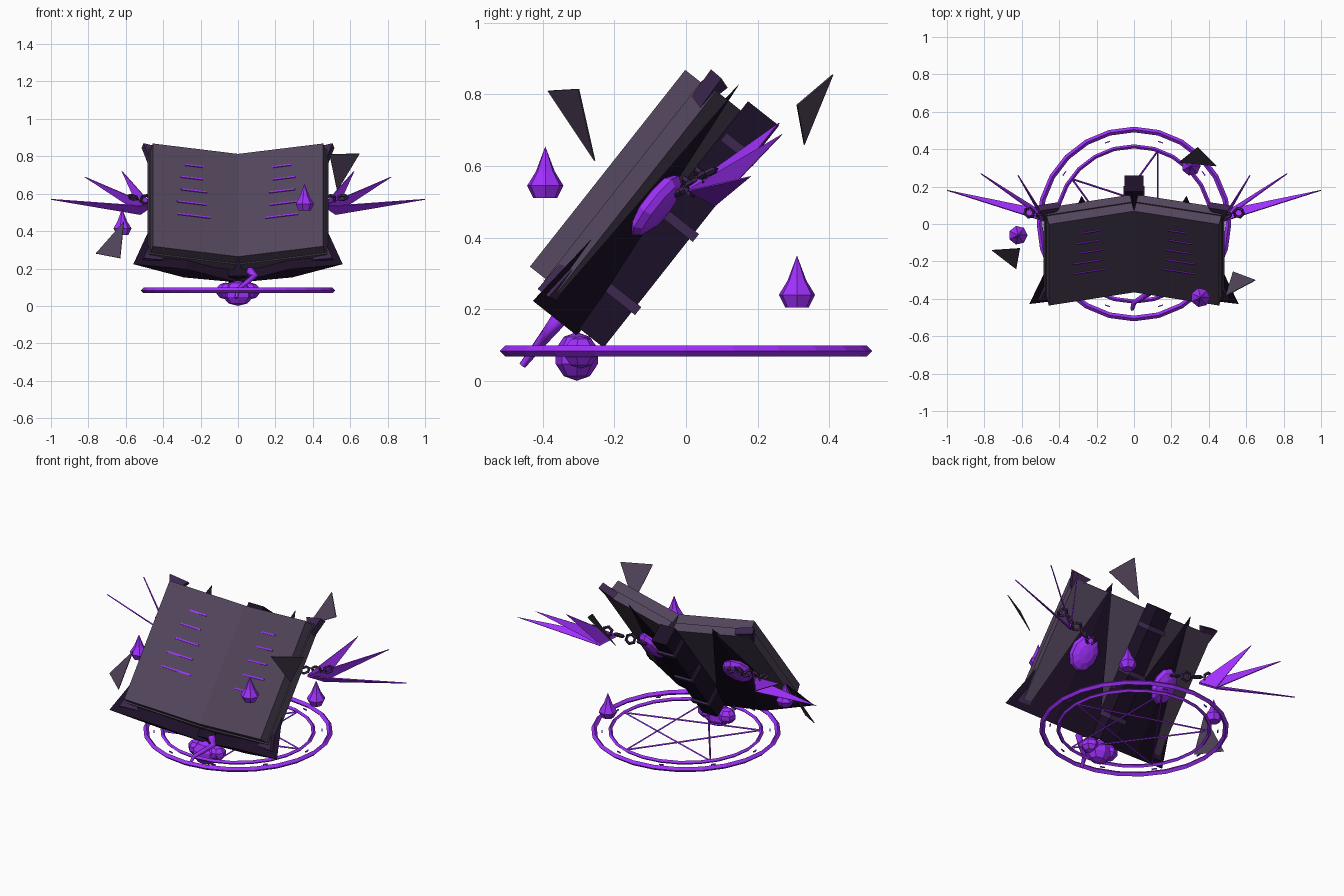
import bpy, bmesh, math
from mathutils import Vector as V, Matrix

if "Cube" in bpy.data.objects:
    bpy.data.objects.remove(bpy.data.objects["Cube"])

def material(name, rgb):
    m = bpy.data.materials.new(name)
    m.diffuse_color = (*rgb, 1)
    m.use_nodes = True
    m.node_tree.nodes["Principled BSDF"].inputs["Base Color"].default_value = m.diffuse_color
    return m

PURPLE = material("glow_purple", (0.36, 0.03, 1.0))
GREY = material("dusky_grey", (0.085, 0.06, 0.105))
BLACK = material("near_black", (0.012, 0.005, 0.02))
DARK = material("dark_violet", (0.045, 0.02, 0.075))

def finish(name, bm, mat):
    bmesh.ops.recalc_face_normals(bm, faces=bm.faces[:])
    me = bpy.data.meshes.new(name)
    bm.to_mesh(me)
    bm.free()
    ob = bpy.data.objects.new(name, me)
    bpy.context.collection.objects.link(ob)
    me.materials.append(mat)
    return ob

# Book frame: U runs up the page, D runs into the back of the book
U = V((0, 0.62, 0.785))
D = V((0, 0.785, -0.62))
X = V((1, 0, 0))

def P(x, u, d):
    return X * x + U * u + D * d

def frame(c, a, b, n):
    m = Matrix((a, b, n)).transposed().to_4x4()
    m.translation = c
    return m

def box(name, m, size, mat):
    bm = bmesh.new()
    bmesh.ops.create_cube(bm, size=1, matrix=m @ Matrix.Diagonal((*size, 1)))
    return finish(name, bm, mat)

def aim(p, q):
    m = (q - p).to_track_quat('Z', 'Y').to_matrix().to_4x4()
    m.translation = (p + q) / 2
    return m

def rod(name, p, q, r, mat, sides=4):
    bm = bmesh.new()
    bmesh.ops.create_cone(bm, cap_ends=True, segments=sides, radius1=r, radius2=r,
                          depth=(q - p).length, matrix=aim(p, q))
    return finish(name, bm, mat)

def hull(name, pts, mat):
    bm = bmesh.new()
    for p in pts:
        bm.verts.new(p)
    bmesh.ops.convex_hull(bm, input=bm.verts[:])
    return finish(name, bm, mat)

def plate(name, a, b, c, mat, half=0.002):
    n = (b - a).cross(c - a).normalized() * half
    return hull(name, [p + n * t for p in (a, b, c) for t in (1, -1)], mat)

def ball(name, m, radii, mat, seg=8, rings=5):
    bm = bmesh.new()
    bmesh.ops.create_uvsphere(bm, u_segments=seg, v_segments=rings, radius=1,
                              matrix=m @ Matrix.Diagonal((*radii, 1)))
    return finish(name, bm, mat)

def torus(name, m, R, r, n, k, mat):
    bm = bmesh.new()
    g = [[bm.verts.new(m @ V(((R + r * math.cos(j * math.tau / k)) * math.cos(i * math.tau / n),
                              (R + r * math.cos(j * math.tau / k)) * math.sin(i * math.tau / n),
                              r * math.sin(j * math.tau / k))))
          for j in range(k)] for i in range(n)]
    for i in range(n):
        for j in range(k):
            a, b = g[i], g[(i + 1) % n]
            bm.faces.new((a[j], b[j], b[(j + 1) % k], a[(j + 1) % k]))
    return finish(name, bm, mat)

ang = math.atan2(0.0925, 0.47)
for s, side in ((1, "right"), (-1, "left")):
    T = X * (s * math.cos(ang)) - D * math.sin(ang)
    N = X * (s * math.sin(ang)) + D * math.cos(ang)
    hinge = P(0, 0.33, -0.45)
    # pages and cover board
    box("pages_" + side, frame(hinge + T * 0.232 + N * 0.03, T, U, N), (0.465, 0.70, 0.06), GREY)
    box("cover_" + side, frame(hinge + T * 0.236 + N * 0.083, T, U, N), (0.472, 0.715, 0.05), GREY)
    # glowing lines on the page
    for i in range(5):
        box(f"page_line_{side}_{i}", frame(hinge + T * (0.24 + 0.012 * (i % 2)) + U * (0.23 - 0.085 * i), T, U, N),
            (0.10 + 0.02 * i, 0.009, 0.01), PURPLE)
    # black pointed shell behind the cover: flat four-sided pyramid
    hull("back_shell_" + side, [P(s * 0.56, -0.09, -0.474), P(0, -0.09, -0.316), P(s * 0.29, -0.09, -0.36),
                                P(s * 0.27, -0.09, -0.43), P(s * 0.28, 0.745, -0.397)], BLACK)
    # corner guards
    for u, k in ((0.725, 1), (-0.055, -1)):
        plate("corner_guard_" + side, P(s * 0.51, u, -0.465), P(s * 0.40, u - 0.01 * k, -0.435),
              P(s * 0.475, u - 0.11 * k, -0.46), DARK, 0.02)
    # oval gem on the back
    ball("back_gem_" + side, frame(P(s * 0.285, 0.332, -0.37), T, U, N), (0.085, 0.105, 0.04), PURPLE, 10, 6)
    # chain
    p, q = V((s * 0.30, -0.01, 0.53)), V((s * 0.56, 0.06, 0.58))
    for i in range(5):
        m = aim(p, q)
        m.translation = p.lerp(q, i / 4)
        m = m @ Matrix.Rotation(math.pi / 2 * (i % 2) + 0.4, 4, 'Z') @ Matrix.Rotation(math.pi / 2, 4, 'X')
        torus(f"chain_link_{side}_{i}", m, 0.026, 0.009, 6, 4, DARK)
    # wing of flat crystal shards
    w = V((s * 0.64, 0.77, -0.44)) * 0.048
    for i, (b, t) in enumerate((((0.49, 0.045, 0.51), (1.0, 0.18, 0.57)),
                                ((0.49, 0.045, 0.515), (0.82, 0.27, 0.69)),
                                ((0.49, 0.045, 0.52), (0.62, 0.26, 0.72)))):
        b, t = V((s * b[0], b[1], b[2])), V((s * t[0], t[1], t[2]))
        plate(f"wing_shard_{side}_{i}", b - w, b + w, t, PURPLE, 0.003)

# spine with bands
box("spine", frame(P(0, 0.325, -0.293), X, U, D), (0.10, 0.79, 0.11), BLACK)
for i, u in enumerate((0.07, 0.33, 0.60)):
    box(f"spine_band_{i}", frame(P(0, u, -0.283), X, U, D), (0.112, 0.028, 0.115), DARK)

# magic circle
C = V((0, 0, 0.083))
torus("circle_outer", Matrix.Translation(C), 0.505, 0.015, 24, 4, PURPLE)
torus("circle_inner", Matrix.Translation(C), 0.415, 0.011, 24, 4, PURPLE)
star = [C + V((math.cos(i * math.tau / 5), math.sin(i * math.tau / 5), 0)) * 0.41 for i in range(5)]
for i in range(5):
    rod(f"star_line_{i}", star[i], star[(i + 2) % 5], 0.005, PURPLE)
for i in range(10):
    a = i * math.tau / 10
    box(f"circle_mark_{i}", Matrix.Translation(C) @ Matrix.Rotation(a, 4, 'Z') @ Matrix.Translation((0.46, 0, 0)),
        (0.006, 0.028, 0.006), PURPLE)

# knot and curled tail under the book
ball("knot_core", Matrix.Translation((0, -0.305, 0.068)), (0.085, 0.062, 0.068), PURPLE)
for s in (1, -1):
    ball("knot_lobe", Matrix.Translation((s * 0.065, -0.295, 0.08)), (0.055, 0.05, 0.045), PURPLE, 7, 5)
tail = [P(x, u, -0.385) for x, u in ((-0.01, -0.25), (0.0, -0.19), (0.05, -0.14), (0.09, -0.10), (0.06, -0.06))]
cu = bpy.data.curves.new("curled_tail", 'CURVE')
cu.dimensions = '3D'
cu.bevel_depth = 0.02
cu.bevel_resolution = 0
cu.use_fill_caps = True
sp = cu.splines.new('POLY')
sp.points.add(len(tail) - 1)
for i, (pt, co) in enumerate(zip(sp.points, tail)):
    pt.co = (*co, 1)
    pt.radius = 0.5 + 0.2 * i
cu.materials.append(PURPLE)
bpy.context.collection.objects.link(bpy.data.objects.new("curled_tail", cu))

# floating drops
def drop(name, loc, k):
    bm = bmesh.new()
    rings = [[bm.verts.new(V(loc) + V((r * math.cos(i * math.tau / 7), r * math.sin(i * math.tau / 7), z)) * k)
              for i in range(7)] for r, z in ((0.034, 0), (0.052, 0.035), (0.027, 0.075))]
    tip = bm.verts.new(V(loc) + V((0, 0, 0.145)) * k)
    bm.faces.new(rings[0])
    for i in range(7):
        j = (i + 1) % 7
        for a, b in zip(rings, rings[1:]):
            bm.faces.new((a[i], a[j], b[j], b[i]))
        bm.faces.new((rings[2][i], rings[2][j], tip))
    finish(name, bm, PURPLE)

for i, (loc, k) in enumerate((((0.355, -0.393, 0.51), 1), ((-0.62, -0.06, 0.38), 0.98), ((0.305, 0.31, 0.205), 1))):
    drop(f"floating_drop_{i}", loc, k)

# floating triangular scraps
for i, tri in enumerate((((0.49, -0.385, 0.81), (0.65, -0.30, 0.815), (0.53, -0.255, 0.615)),
                         ((-0.76, -0.14, 0.28), (-0.63, -0.24, 0.255), (-0.61, -0.13, 0.45)),
                         ((0.34, 0.41, 0.855), (0.44, 0.31, 0.77), (0.24, 0.33, 0.66)))):
    plate(f"floating_scrap_{i}", *map(V, tri), GREY)
